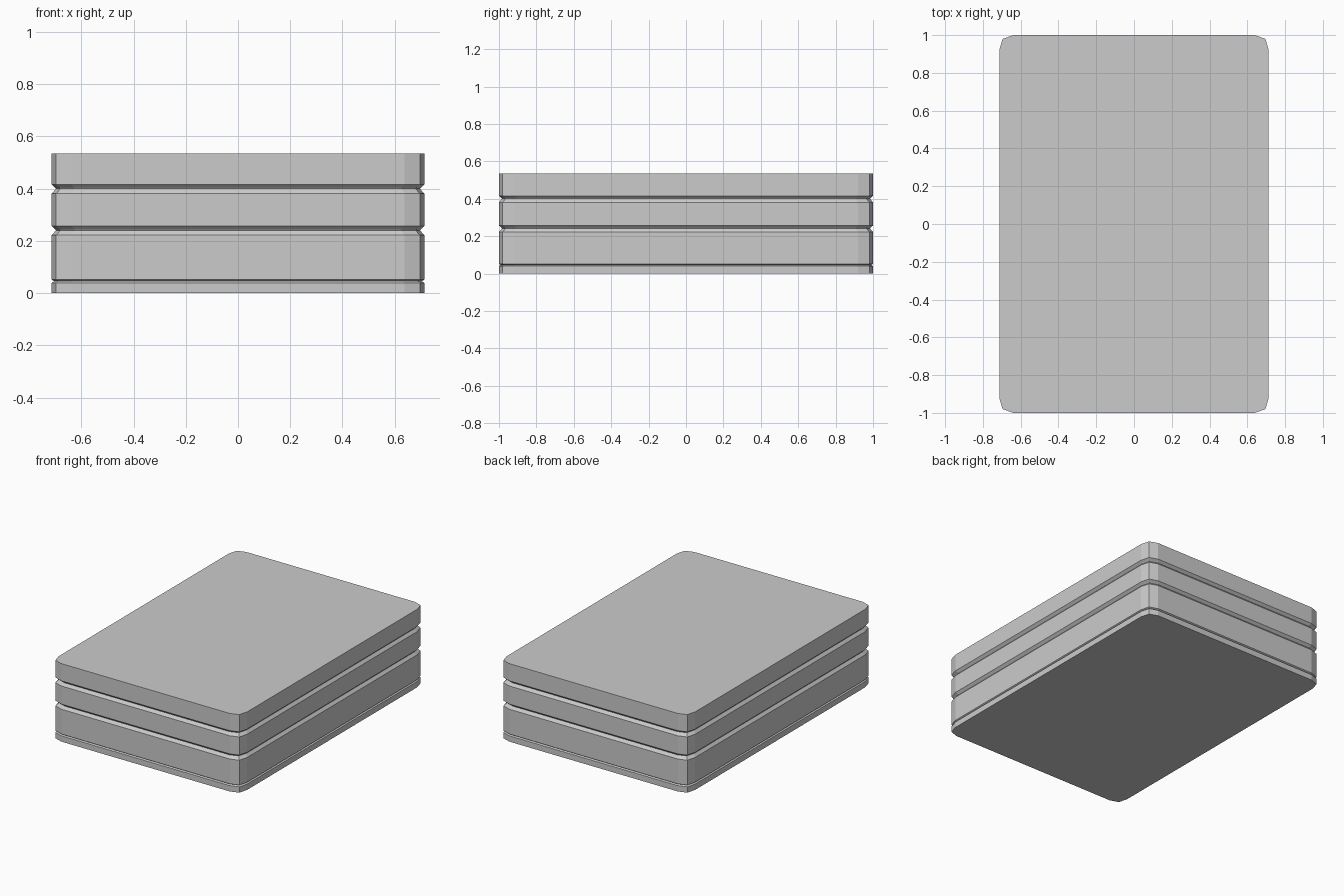
import bpy, bmesh

if "Cube" in bpy.data.objects:
    bpy.data.objects.remove(bpy.data.objects["Cube"])

HX, HY = 0.713, 1.0


def outline(inset):
    """Rounded rectangle with three points on each corner."""
    quarter = [(HX, 0.92), (HX - 0.017, 0.98), (HX - 0.075, HY)]
    pts = []
    for sx, sy in ((1, 1), (-1, 1), (-1, -1), (1, -1)):
        q = quarter if sx * sy > 0 else quarter[::-1]
        pts += [(sx * x * (1 - inset / HX), sy * y * (1 - inset / HY)) for x, y in q]
    return pts


# Side profile (height, inset): seams between the stacked layers
profile = [(0.0, 0.0), (0.040, 0.0), (0.046, 0.009), (0.052, 0.0)]
for z in (0.241, 0.400):
    profile += [(z - 0.019, 0.0), (z - 0.005, 0.012), (z, 0.016),
                (z + 0.005, 0.012), (z + 0.016, 0.0)]
profile.append((0.534, 0.0))

# Layered block lofted through the profile
bm = bmesh.new()
rings = [[bm.verts.new((x, y, z)) for x, y in outline(d)] for z, d in profile]
for a, b in zip(rings, rings[1:]):
    n = len(a)
    for i in range(n):
        j = (i + 1) % n
        bm.faces.new((a[i], a[j], b[j], b[i]))
bm.faces.new(rings[0][::-1])
bm.faces.new(rings[-1])
bmesh.ops.recalc_face_normals(bm, faces=bm.faces)
mesh = bpy.data.meshes.new("layered_block")
bm.to_mesh(mesh)
bm.free()
bpy.context.collection.objects.link(bpy.data.objects.new("layered_block", mesh))
